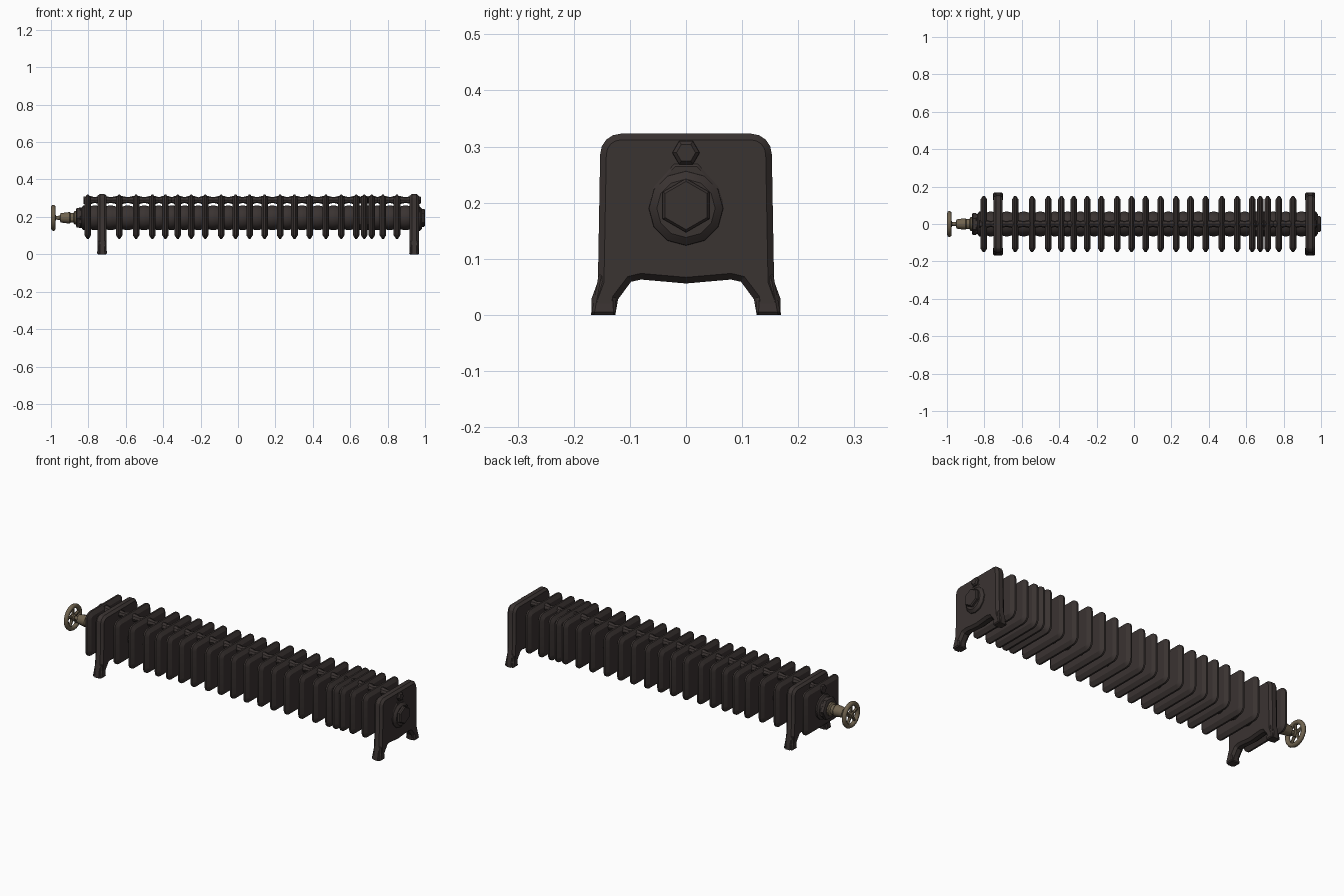
import bpy, bmesh, math
from mathutils import Vector, Matrix

old = bpy.data.objects.get("Cube")
if old:
    bpy.data.objects.remove(old, do_unlink=True)


def material(name, rgb):
    m = bpy.data.materials.new(name)
    m.use_nodes = True
    m.diffuse_color = (*rgb, 1)
    m.node_tree.nodes["Principled BSDF"].inputs["Base Color"].default_value = (*rgb, 1)
    return m


IRON = material("dark cast iron", (0.042, 0.033, 0.031))
BRONZE = material("aged bronze", (0.16, 0.125, 0.078))
AXIS_Z = 0.195


def finish(name, bm, mat, angle=30):
    bmesh.ops.recalc_face_normals(bm, faces=bm.faces)
    me = bpy.data.meshes.new(name)
    bm.to_mesh(me)
    bm.free()
    me.materials.append(mat)
    ob = bpy.data.objects.new(name, me)
    bpy.context.collection.objects.link(ob)
    bpy.ops.object.select_all(action='DESELECT')
    ob.select_set(True)
    bpy.context.view_layer.objects.active = ob
    bpy.ops.object.shade_smooth_by_angle(angle=math.radians(angle))
    return ob


def plate(name, outline, x, rim, inset, depth):
    """Slab in the yz plane with chamfered faces on both sides."""
    bm = bmesh.new()
    a = [bm.verts.new((x - rim / 2, y, z)) for y, z in outline]
    b = [bm.verts.new((x + rim / 2, y, z)) for y, z in outline]
    caps = [bm.faces.new(a), bm.faces.new(b)]
    n = len(a)
    for i in range(n):
        j = (i + 1) % n
        bm.faces.new((a[i], a[j], b[j], b[i]))
    bmesh.ops.recalc_face_normals(bm, faces=bm.faces)
    for cap in caps:
        bmesh.ops.inset_region(bm, faces=[cap], thickness=inset, depth=depth)
    return finish(name, bm, IRON, 20)


def arc(cy, cz, r, start, steps=4):
    return [(cy + r * math.cos(math.radians(start + 90 * i / steps)),
             cz + r * math.sin(math.radians(start + 90 * i / steps)))
            for i in range(steps + 1)]


def lathe(name, profile, mat, z=AXIS_Z, sides=12):
    """Revolve (x, radius) pairs about a line along x."""
    bm = bmesh.new()
    rings = []
    for x, r in profile:
        rings.append([bm.verts.new((x, r * math.cos(k * math.tau / sides),
                                    z + r * math.sin(k * math.tau / sides)))
                      for k in range(sides)])
    for p, q in zip(rings, rings[1:]):
        for k in range(sides):
            m = (k + 1) % sides
            bm.faces.new((p[k], p[m], q[m], q[k]))
    bm.faces.new(rings[0])
    bm.faces.new(rings[-1])
    return finish(name, bm, mat)


# Section positions along the radiator
fins = [-0.803, -0.635, -0.545, -0.458, -0.388, -0.322, -0.25, -0.175, -0.09,
        -0.013, 0.062, 0.142, 0.225, 0.302, 0.383, 0.47, 0.552, 0.632,
        0.675, 0.715, 0.775, 0.85]
legs = [-0.727, 0.942]

# Plain fins: rounded squares
fin_outline = (arc(0.115, 0.283, 0.036, 0) + arc(-0.115, 0.283, 0.036, 90)
               + arc(-0.117, 0.116, 0.034, 180) + arc(0.117, 0.116, 0.034, 270))
for i, x in enumerate(fins):
    plate(f"fin_{i + 1}", fin_outline, x, 0.009, 0.02, 0.013)

# Leg sections: rounded top, splayed feet, arched lower edge
half = arc(0.116, 0.286, 0.037, 0)[::-1] + [
    (0.157, 0.06), (0.168, 0.03), (0.169, 0.0), (0.126, 0.0),
    (0.121, 0.028), (0.098, 0.059), (0.08, 0.063)]
leg_outline = half + [(0, 0.056)] + [(-y, z) for y, z in reversed(half)]
for side, x in zip(("right", "left"), legs):
    plate(f"{side}_leg_section", leg_outline, x, 0.024, 0.011, 0.013)

# Feet: thicker blocks around the leg ends
for side, x in zip(("right", "left"), legs):
    bm = bmesh.new()
    for s in (-1, 1):
        lower = [(0.124, 0.0), (0.169, 0.0)]
        upper = [(0.128, 0.07), (0.155, 0.075)]
        rings = []
        for pts, w in ((lower, 0.027), (upper, 0.02)):
            rings.append([bm.verts.new((x + d * w, s * y, z))
                          for (y, z), d in ((pts[0], -1), (pts[1], -1),
                                            (pts[1], 1), (pts[0], 1))])
        p, q = rings
        for k in range(4):
            m = (k + 1) % 4
            bm.faces.new((p[k], p[m], q[m], q[k]))
        bm.faces.new(p)
        bm.faces.new(q)
    bmesh.ops.bevel(bm, geom=bm.edges[:], offset=0.005, segments=1, affect='EDGES')
    finish(f"{side}_feet", bm, IRON)

# Main and upper tubes, swelling around each section joint
stations = sorted(fins + legs)
main, upper = [], []
for a, b in zip(stations, stations[1:]):
    mid, w = (a + b) / 2, 0.008
    main += [(a, 0.056), (mid - w, 0.066), (mid + w, 0.066)]
    upper += [(a, 0.022), (a + 0.018, 0.021), (mid, 0.015), (b - 0.018, 0.021)]
main.append((stations[-1], 0.056))
upper.append((stations[-1], 0.022))
lathe("main_tube", main, IRON)
lathe("upper_tube", upper, IRON, z=0.29, sides=8)

# Left end: raised teardrop, plug with hexagon head, small upper boss
drop = [(0.068 * math.cos(math.radians(t)), AXIS_Z + 0.068 * math.sin(math.radians(t)))
        for t in range(150, 391, 24)]
plate("end_teardrop", drop + [(0.022, 0.27), (-0.022, 0.27)], 0.962, 0.008, 0.006, 0.004)
lathe("end_plug", [(0.95, 0.068), (0.972, 0.066), (0.981, 0.056), (0.984, 0.052)], IRON, z=0.19)
plug = lathe("end_plug_head", [(0.97, 0.048), (0.994, 0.048), (1.0, 0.043)], IRON, sides=6)
plug.data.transform(Matrix.Translation((0, 0, AXIS_Z)) @ Matrix.Rotation(math.pi / 6, 4, 'X')
                    @ Matrix.Translation((0, 0, -AXIS_Z)))
lathe("upper_boss", [(0.95, 0.026), (0.972, 0.024), (0.979, 0.017)], IRON, z=0.289, sides=6)

# Right end: collar and nut
lathe("inlet_collar", [(-0.79, 0.068), (-0.828, 0.066), (-0.836, 0.054), (-0.85, 0.054)], IRON)
lathe("inlet_nut", [(-0.842, 0.056), (-0.846, 0.06), (-0.862, 0.06), (-0.867, 0.05)], IRON, sides=6)
lathe("upper_boss_inlet", [(-0.79, 0.026), (-0.826, 0.022)], IRON, z=0.289, sides=6)

# Valve body and stem
lathe("valve_body", [(-0.855, 0.038), (-0.874, 0.036), (-0.88, 0.026), (-0.895, 0.026),
                     (-0.9, 0.031), (-0.925, 0.028), (-0.948, 0.025), (-0.953, 0.012),
                     (-0.975, 0.009), (-0.995, 0.009)], BRONZE)

# Handwheel: rim, hub and spokes
WHEEL_X = -0.987
bm = bmesh.new()
R, r, n, m = 0.058, 0.012, 24, 8
grid = [[bm.verts.new((WHEEL_X + r * math.sin(j * math.tau / m),
                       (R + r * math.cos(j * math.tau / m)) * math.cos(i * math.tau / n),
                       AXIS_Z + (R + r * math.cos(j * math.tau / m)) * math.sin(i * math.tau / n)))
         for j in range(m)] for i in range(n)]
for i in range(n):
    for j in range(m):
        k, l = (i + 1) % n, (j + 1) % m
        bm.faces.new((grid[i][j], grid[k][j], grid[k][l], grid[i][l]))
finish("handwheel_rim", bm, BRONZE, 60)
lathe("handwheel_hub", [(-0.973, 0.014), (-0.978, 0.018), (-0.994, 0.018), (-0.999, 0.012)], BRONZE)

bm = bmesh.new()
for k in range(5):
    turn = Matrix.Rotation(k * math.tau / 5, 4, 'X')
    place = (Matrix.Translation((WHEEL_X, 0, AXIS_Z)) @ turn
             @ Matrix.Translation((0, 0, R / 2)))
    bmesh.ops.create_cone(bm, cap_ends=True, segments=6, radius1=0.009, radius2=0.007,
                          depth=R, matrix=place)
finish("handwheel_spokes", bm, BRONZE)
